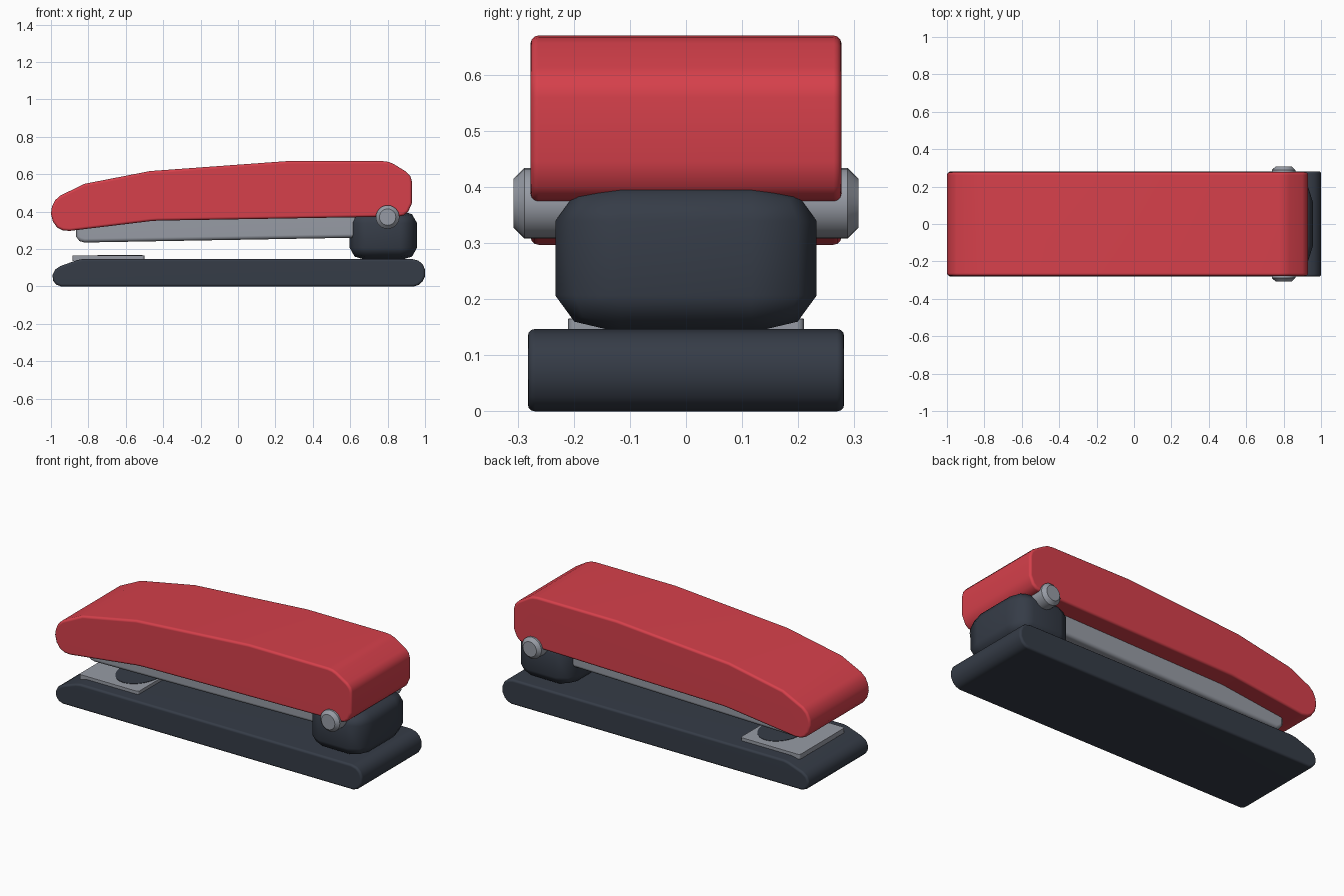
import bpy, bmesh, math
from mathutils import Matrix

cube = bpy.data.objects.get("Cube")
if cube:
    bpy.data.objects.remove(cube, do_unlink=True)


def material(name, rgb):
    m = bpy.data.materials.new(name)
    m.use_nodes = True
    m.diffuse_color = (*rgb, 1)
    node = next(n for n in m.node_tree.nodes if n.type == 'BSDF_PRINCIPLED')
    node.inputs["Base Color"].default_value = (*rgb, 1)
    return m


red = material("red_shell", (0.67, 0.051, 0.07))
dark = material("dark_slate", (0.036, 0.045, 0.063))
steel = material("steel_grey", (0.31, 0.33, 0.375))


def finish(bm, name, mat, angle=40):
    bmesh.ops.recalc_face_normals(bm, faces=bm.faces)
    mesh = bpy.data.meshes.new(name)
    bm.to_mesh(mesh)
    bm.free()
    mesh.materials.append(mat)
    ob = bpy.data.objects.new(name, mesh)
    bpy.context.collection.objects.link(ob)
    bpy.ops.object.select_all(action='DESELECT')
    ob.select_set(True)
    bpy.context.view_layer.objects.active = ob
    bpy.ops.object.shade_smooth_by_angle(angle=math.radians(angle))
    wn = ob.modifiers.new("Weighted normals", 'WEIGHTED_NORMAL')
    wn.keep_sharp = True
    return ob


def extruded(name, mat, outline, half, bevel, segments=3, min_angle=50):
    """Side outline in x and z, extruded across y, with rounded sharp edges."""
    bm = bmesh.new()
    face = bm.faces.new([bm.verts.new((x, -half, z)) for x, z in outline])
    new = bmesh.ops.extrude_face_region(bm, geom=[face])["geom"]
    bmesh.ops.translate(bm, vec=(0, 2 * half, 0),
                        verts=[v for v in new if isinstance(v, bmesh.types.BMVert)])
    bmesh.ops.recalc_face_normals(bm, faces=bm.faces)
    edges = [e for e in bm.edges if e.calc_face_angle(0) > math.radians(min_angle)]
    bmesh.ops.bevel(bm, geom=edges, offset=bevel, segments=segments,
                    profile=0.5, affect='EDGES', clamp_overlap=True)
    return finish(bm, name, mat)


def rounded_box(name, mat, size, centre, offset, segments):
    """Unit cube rounded first, then scaled to size."""
    bm = bmesh.new()
    bmesh.ops.create_cube(bm, size=1)
    bmesh.ops.bevel(bm, geom=bm.edges[:], offset=offset, segments=segments,
                    profile=0.5, affect='EDGES')
    bmesh.ops.scale(bm, vec=size, verts=bm.verts)
    bmesh.ops.translate(bm, vec=centre, verts=bm.verts)
    return finish(bm, name, mat, 50)


# Base: long slab with a sloped nose and round heel
extruded("base", dark, [
    (-0.945, 0), (0.94, 0), (0.965, 0.008), (0.985, 0.025), (1, 0.055), (1, 0.09),
    (0.988, 0.118), (0.965, 0.138), (0.93, 0.147), (-0.83, 0.147), (-0.86, 0.141),
    (-0.95, 0.109), (-0.978, 0.09), (-0.992, 0.06), (-0.988, 0.03), (-0.972, 0.01)],
    0.282, 0.013)

# Upper shell: arched handle cover
extruded("top_shell", red, [
    (-0.9, 0.297), (-0.47, 0.349), (-0.43, 0.352), (0.86, 0.374), (0.888, 0.381),
    (0.91, 0.4), (0.93, 0.445), (0.93, 0.56), (0.922, 0.59), (0.9, 0.613),
    (0.83, 0.656), (0.805, 0.666), (0.775, 0.67), (0.26, 0.67), (-0.47, 0.617),
    (-0.82, 0.549), (-0.95, 0.486), (-0.978, 0.461), (-0.995, 0.425), (-1, 0.39),
    (-0.99, 0.347), (-0.967, 0.315), (-0.937, 0.3)],
    0.277, 0.014)

# Staple magazine: tapered rail under the shell
extruded("magazine", steel, [
    (-0.82, 0.235), (0.7, 0.262), (0.7, 0.42), (-0.5, 0.4), (-0.865, 0.34),
    (-0.865, 0.265), (-0.848, 0.243)],
    0.17, 0.02)

# Hinge block at the rear
rounded_box("hinge_block", dark, (0.36, 0.466, 0.265), (0.777, 0, 0.273), 0.25, 2)

# Hinge pin through the shell
bm = bmesh.new()
bmesh.ops.create_cone(bm, cap_ends=True, segments=24, radius1=0.063, radius2=0.063,
                      depth=0.614, matrix=Matrix.Rotation(math.pi / 2, 4, 'X'))
rims = [e for e in bm.edges if e.calc_face_angle(0) > 1]
bmesh.ops.bevel(bm, geom=rims, offset=0.019, segments=1, affect='EDGES')
bmesh.ops.translate(bm, vec=(0.8, 0, 0.371), verts=bm.verts)
finish(bm, "hinge_pin", steel, 35)

# Anvil plate on the base, with a dark oval recess mark
rounded_box("anvil_plate", steel, (0.385, 0.42, 0.03), (-0.693, 0, 0.151), 0.03, 2)
bm = bmesh.new()
bmesh.ops.create_cone(bm, cap_ends=True, segments=32, radius1=1, radius2=1, depth=1)
bmesh.ops.scale(bm, vec=(0.12, 0.165, 0.004), verts=bm.verts)
bmesh.ops.translate(bm, vec=(-0.63, 0, 0.166), verts=bm.verts)
finish(bm, "anvil_recess", dark)
